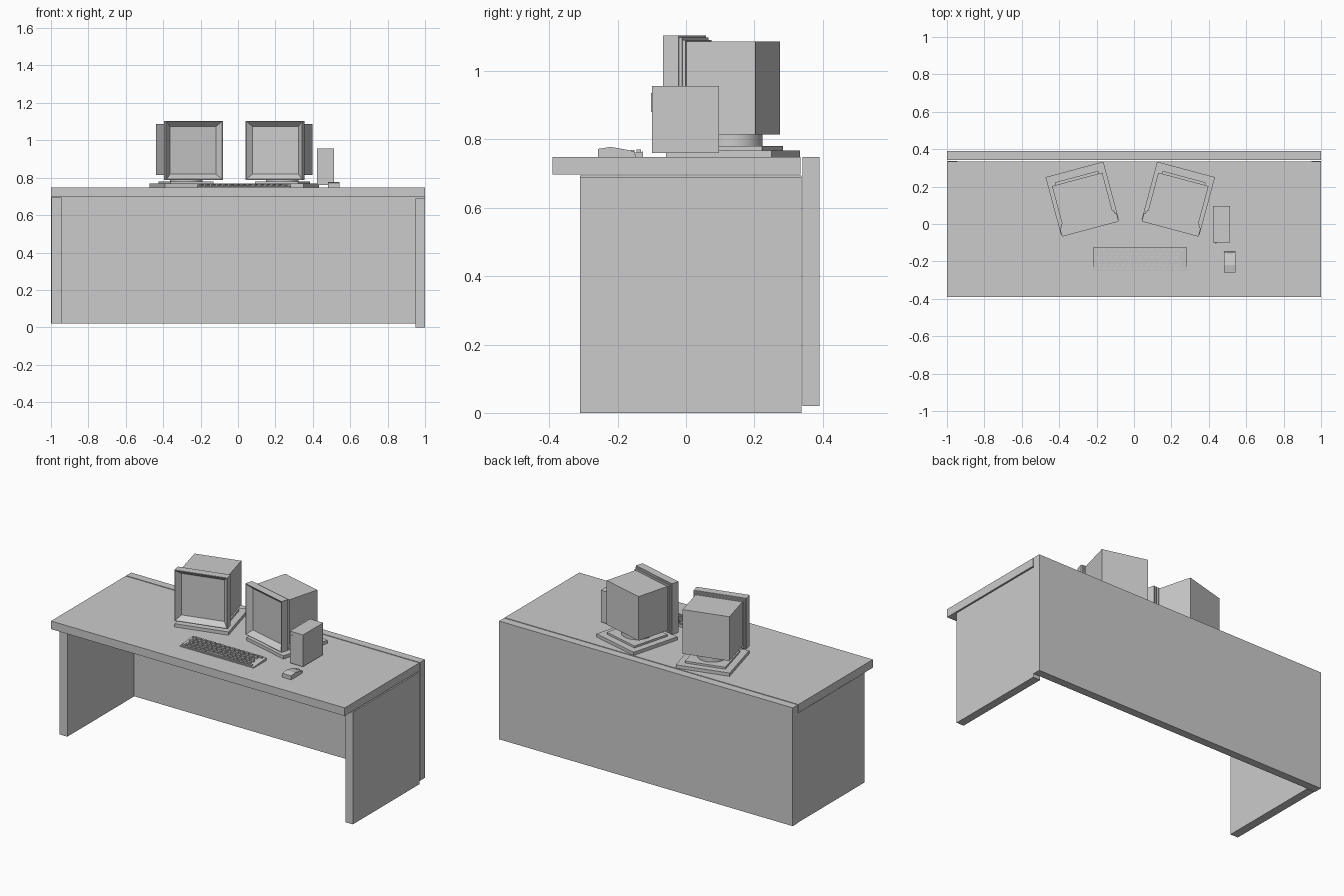
import bpy, bmesh
from math import radians
from mathutils import Matrix, Vector

if "Cube" in bpy.data.objects:
    bpy.data.objects.remove(bpy.data.objects["Cube"])

I4 = Matrix.Identity(4)


def finish(bm, name, frame=I4):
    bmesh.ops.recalc_face_normals(bm, faces=bm.faces)
    me = bpy.data.meshes.new(name)
    bm.to_mesh(me)
    bm.free()
    ob = bpy.data.objects.new(name, me)
    ob.matrix_world = frame
    bpy.context.collection.objects.link(ob)
    return ob


def add_box(bm, x, y, z):
    c = Vector(((x[0] + x[1]) / 2, (y[0] + y[1]) / 2, (z[0] + z[1]) / 2))
    s = Matrix.Diagonal((x[1] - x[0], y[1] - y[0], z[1] - z[0], 1))
    return bmesh.ops.create_cube(bm, size=1, matrix=Matrix.Translation(c) @ s)["verts"]


def box(name, x, y, z, frame=I4):
    bm = bmesh.new()
    add_box(bm, x, y, z)
    return finish(bm, name, frame)


def extrude_profile(name, pts, x0, x1):
    """Extrude a (y, z) outline along x."""
    bm = bmesh.new()
    f = bm.faces.new([bm.verts.new((x0, y, z)) for y, z in pts])
    r = bmesh.ops.extrude_face_region(bm, geom=[f])
    new = [v for v in r["geom"] if isinstance(v, bmesh.types.BMVert)]
    bmesh.ops.translate(bm, verts=new, vec=(x1 - x0, 0, 0))
    return finish(bm, name)


# desk
box("desk_top", (-1, 1), (-0.39, 0.335), (0.698, 0.748))
box("back_panel", (-1, 1), (0.341, 0.39), (0.02, 0.748))
box("right_side_panel", (0.95, 0.999), (-0.31, 0.338), (0, 0.69))
box("left_side_panel", (-0.997, -0.945), (-0.31, 0.338), (0.02, 0.694))


def monitor(side, px, angle):
    fr = Matrix.Translation((px, -0.027, 0)) @ Matrix.Rotation(radians(angle), 4, "Z")
    # stand
    box(side + "_stand_slab", (-0.16, 0.16), (0.01, 0.33), (0.748, 0.768), fr)
    box(side + "_stand_tier", (-0.12, 0.12), (0.05, 0.29), (0.768, 0.78), fr)
    bm = bmesh.new()
    bmesh.ops.create_cone(bm, cap_ends=True, segments=32, radius1=0.087, radius2=0.087,
                          depth=0.037, matrix=Matrix.Translation((0, 0.17, 0.798)))
    neck = finish(bm, side + "_stand_neck", fr)
    for p in neck.data.polygons:
        p.use_smooth = len(p.vertices) == 4
    # case and stepped collar
    box(side + "_monitor_case", (-0.139, 0.139), (0.06, 0.275), (0.815, 1.087), fr)
    box(side + "_collar_wide", (-0.15, 0.15), (0.045, 0.056), (0.796, 1.098), fr)
    box(side + "_collar_narrow", (-0.145, 0.145), (0.056, 0.066), (0.802, 1.091), fr)
    # bezel with sloped recess down to the screen
    bm = bmesh.new()
    add_box(bm, (-0.157, 0.157), (0, 0.047), (0.789, 1.104))
    front = min(bm.faces, key=lambda f: f.calc_center_median().y)
    bmesh.ops.recalc_face_normals(bm, faces=bm.faces)
    bmesh.ops.inset_region(bm, faces=[front], thickness=0.005)
    bmesh.ops.inset_region(bm, faces=[front], thickness=0.037)
    bmesh.ops.translate(bm, verts=front.verts, vec=(0, 0.03, 0))
    finish(bm, side + "_screen_bezel", fr)


monitor("left", -0.233, 15)
monitor("right", 0.193, -15)

# speaker with front slot
box("speaker", (0.423, 0.513), (-0.1, 0.096), (0.76, 0.956))
box("speaker_button", (0.433, 0.442), (-0.103, -0.1), (0.88, 0.935))

# mouse
extrude_profile("mouse", [(-0.258, 0.748), (-0.258, 0.772), (-0.22, 0.778),
                          (-0.17, 0.769), (-0.15, 0.764), (-0.147, 0.748)], 0.482, 0.543)
box("mouse_button", (0.498, 0.528), (-0.162, -0.15), (0.76, 0.769))

# keyboard: sloped wedge with rows of keys
KX0, KX1, KY0, KY1 = -0.219, 0.283, -0.252, -0.126
extrude_profile("keyboard_base", [(KY0, 0.748), (KY0, 0.754), (KY1, 0.764), (KY1, 0.748)], KX0, KX1)
bm = bmesh.new()
pitch = 0.0322
for row in range(6):
    y = KY0 + 0.005 + row * 0.0203
    z = 0.753 + row * 0.0018
    shift = (0, 0.009, 0.016, 0.004, 0.012, 0)[row]
    for col in range(15 if shift == 0 else 14):
        x = KX0 + 0.011 + shift + col * pitch
        if row == 0 and 5 <= col <= 8:
            continue
        add_box(bm, (x, x + 0.023), (y, y + 0.014), (z, z + 0.008))
    if row == 0:
        x = KX0 + 0.011 + 5 * pitch
        add_box(bm, (x, x + 3 * pitch + 0.023), (y, y + 0.014), (z, z + 0.008))
finish(bm, "keyboard_keys")
